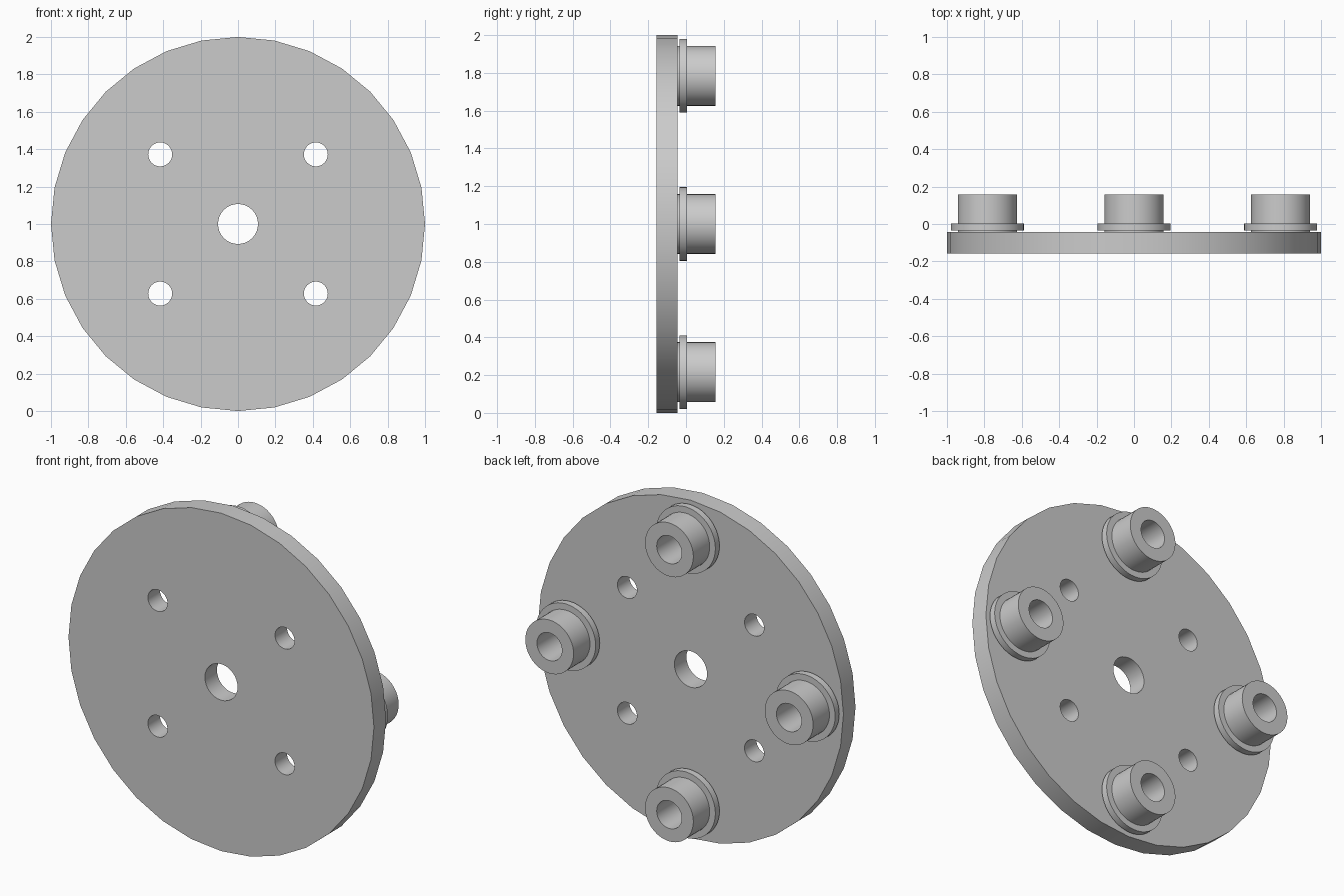
import bpy, bmesh
from math import sin, cos, tau
from mathutils import Vector

cube = bpy.data.objects.get("Cube")
if cube:
    bpy.data.objects.remove(cube, do_unlink=True)

grey = bpy.data.materials.new("light_grey")
grey.use_nodes = True
color = (0.6, 0.6, 0.6, 1)
grey.diffuse_color = color
grey.node_tree.nodes["Principled BSDF"].inputs["Base Color"].default_value = color

CENTRE_Z = 1.0
FRONT, PLATE_BACK, BACK = -0.157, -0.044, 0.157


def finish(bm, name):
    bmesh.ops.recalc_face_normals(bm, faces=bm.faces)
    mesh = bpy.data.meshes.new(name)
    bm.to_mesh(mesh)
    bm.free()
    mesh.materials.append(grey)
    obj = bpy.data.objects.new(name, mesh)
    bpy.context.collection.objects.link(obj)
    bpy.ops.object.select_all(action='DESELECT')
    obj.select_set(True)
    bpy.context.view_layer.objects.active = obj
    bpy.ops.object.shade_smooth_by_angle(angle=0.5)
    return obj


def circle(bm, x, z, y, radius, sides):
    return [bm.verts.new((x + radius * cos(tau * i / sides), y,
                          z + radius * sin(tau * i / sides))) for i in range(sides)]


# Round plate with a centre bore and four bolt holes
bm = bmesh.new()
loops = [(0, 0, 1.0, 32), (0, 0, 0.107, 32)]
loops += [(sx * 0.416, sz * 0.372, 0.064, 32) for sx in (-1, 1) for sz in (-1, 1)]
edges = []
for x, z, radius, sides in loops:
    ring = circle(bm, x, z + CENTRE_Z, FRONT, radius, sides)
    edges += [bm.edges.new((ring[i - 1], ring[i])) for i in range(sides)]
bmesh.ops.triangle_fill(bm, edges=edges, use_beauty=True, normal=Vector((0, -1, 0)))
extruded = bmesh.ops.extrude_face_region(bm, geom=bm.faces[:], use_keep_orig=True)
moved = [v for v in extruded["geom"] if isinstance(v, bmesh.types.BMVert)]
bmesh.ops.translate(bm, verts=moved, vec=(0, PLATE_BACK - FRONT, 0))
finish(bm, "round_plate")

# Flanged bushings: closed radius/depth profile swept around the y axis
BORE, BODY, FLANGE = 0.082, 0.158, 0.195
profile = [(BORE, PLATE_BACK), (BODY, PLATE_BACK), (BODY, -0.035), (FLANGE, -0.035),
           (FLANGE, 0.004), (BODY, 0.004), (BODY, BACK), (BORE, BACK)]


def bushing(name, x, z):
    bm = bmesh.new()
    sides = 48
    rings = [circle(bm, x, z, y, radius, sides) for radius, y in profile]
    for k in range(len(rings)):
        a, b = rings[k - 1], rings[k]
        for i in range(sides):
            bm.faces.new((a[i - 1], a[i], b[i], b[i - 1]))
    finish(bm, name)


SPREAD = 0.784
for name, dx, dz in (("left", 1, 0), ("right", -1, 0), ("top", 0, 1), ("bottom", 0, -1)):
    bushing(name + "_bushing", dx * SPREAD, CENTRE_Z + dz * SPREAD)
